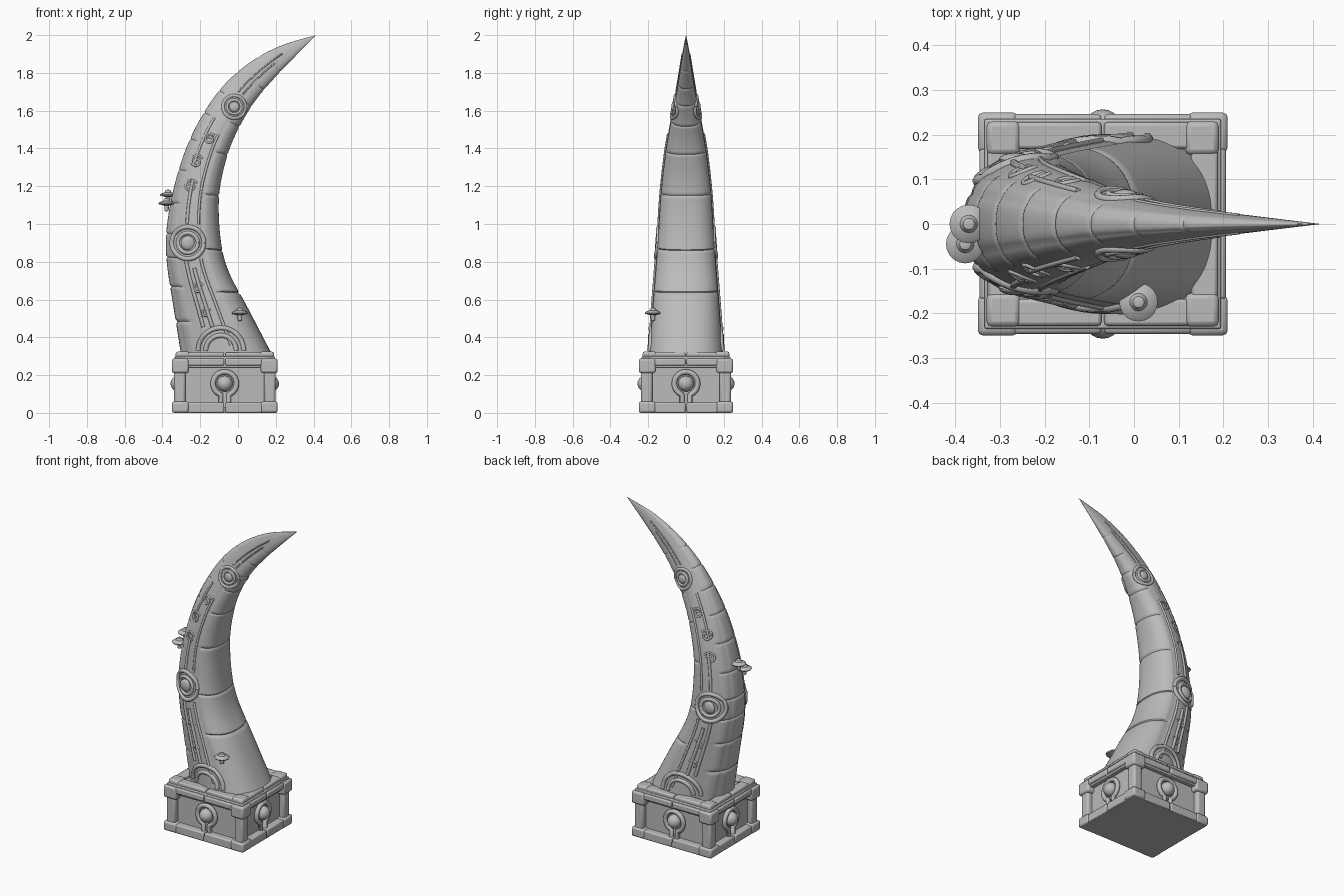
import bpy, bmesh, math
from math import sin, cos, pi, exp
from mathutils import Vector, Matrix
from mathutils.bvhtree import BVHTree

if "Cube" in bpy.data.objects:
    bpy.data.objects.remove(bpy.data.objects["Cube"], do_unlink=True)

stone = bpy.data.materials.new("grey stone")
stone.use_nodes = True
stone.diffuse_color = (0.5, 0.5, 0.5, 1)
stone.node_tree.nodes["Principled BSDF"].inputs["Base Color"].default_value = (0.5, 0.5, 0.5, 1)
CX = -0.07          # centre of the plinth
HX, HY = 0.28, 0.25  # half size of the plinth


def add_mesh(name, bm, bevel=0):
    bmesh.ops.recalc_face_normals(bm, faces=bm.faces)
    mesh = bpy.data.meshes.new(name)
    bm.to_mesh(mesh)
    bm.free()
    mesh.materials.append(stone)
    ob = bpy.data.objects.new(name, mesh)
    bpy.context.collection.objects.link(ob)
    if bevel:
        mod = ob.modifiers.new("Bevel", "BEVEL")
        mod.width, mod.segments = bevel, 2
    return ob


def box(name, lo, hi, bevel=0.008):
    lo, hi = Vector(lo), Vector(hi)
    bm = bmesh.new()
    bmesh.ops.create_cube(bm, size=1, matrix=Matrix.Translation((lo + hi) / 2)
                          @ Matrix.Diagonal((*(hi - lo), 1)))
    return add_mesh(name, bm, bevel)


def tube(name, points, radius, closed=False):
    cu = bpy.data.curves.new(name, "CURVE")
    cu.dimensions = "3D"
    cu.bevel_depth, cu.bevel_resolution, cu.use_fill_caps = radius, 2, True
    sp = cu.splines.new("POLY")
    sp.points.add(len(points) - 1)
    for p, co in zip(sp.points, points):
        p.co = (*co, 1)
    sp.use_cyclic_u = closed
    cu.materials.append(stone)
    ob = bpy.data.objects.new(name, cu)
    bpy.context.collection.objects.link(ob)
    return ob


def lathe(name, profile, loc, segs=20):
    bm = bmesh.new()
    verts = [bm.verts.new((r, 0, z)) for r, z in profile]
    edges = [bm.edges.new(e) for e in zip(verts, verts[1:])]
    bmesh.ops.spin(bm, geom=verts + edges, cent=(0, 0, 0), axis=(0, 0, 1),
                   angle=2 * pi, steps=segs)
    bmesh.ops.remove_doubles(bm, verts=bm.verts, dist=0.0005)
    ob = add_mesh(name, bm)
    ob.location = loc
    return ob


# Horn stations: outer x, outer z, inner x, inner z, half width
STATIONS = [
    (-.30, .30, .185, .30, .20), (-.34, .55, .055, .55, .182), (-.375, .78, -.05, .75, .165),
    (-.38, .95, -.092, .92, .152), (-.345, 1.17, -.10, 1.15, .137), (-.275, 1.4, -.06, 1.35, .113),
    (-.18, 1.59, .0, 1.50, .085), (-.07, 1.74, .09, 1.65, .055), (.07, 1.86, .19, 1.77, .034),
    (.23, 1.945, .305, 1.89, .017), (.415, 2.0, .415, 2.0, .0005)]
LAST = len(STATIONS) - 1
INNER_SEAMS = (1.4, 2.65, 4, 5.1, 6.1, 6.8, 7.5, 8.3)
OUTER_SEAMS = [0.75 * i for i in range(1, 12)]


def station(t):
    i = min(int(t), LAST - 1)
    f = t - i
    a, b, c, d = (STATIONS[max(0, min(LAST, i + k))] for k in (-1, 0, 1, 2))
    return [0.5 * (2 * q + (r - p) * f + (2 * p - 5 * q + 4 * r - s) * f * f
                   + (3 * q - p - 3 * r + s) * f ** 3) for p, q, r, s in zip(a, b, c, d)]


def horn_point(t, ang, depth=0.0):
    ox, oz, ix, iz, w = station(t)
    k = 1 - depth
    c = -cos(ang) * k
    s = sin(ang)
    y = w * math.copysign(abs(s) ** 0.8, s) * (1 + 0.12 * c) * k
    return Vector(((ox + ix) / 2 + c * (ix - ox) / 2, y, (oz + iz) / 2 + c * (iz - oz) / 2))


def groove(d, width):
    return exp(-(d / width) ** 2)


def carving(t, ang):
    # panel joints along and across the horn, and the sunken side band
    c = -cos(ang)
    cut = 0.04 * max(groove(c - 0.35, 0.05), groove(c + 0.6, 0.05))
    if c > 0.35:
        cut = max(cut, 0.045 * max(groove(t - s, 0.03) for s in INNER_SEAMS))
    elif c < -0.6:
        cut = max(cut, 0.045 * max(groove(t - s, 0.03) for s in OUTER_SEAMS),
                  0.03 * groove(c + 0.9, 0.03))
    else:
        cut = max(cut, 0.025)
    return cut


ROWS, COLS = 320, 72
bm = bmesh.new()
rings = []
for i in range(ROWS + 1):
    t = LAST * i / ROWS
    rings.append([bm.verts.new(horn_point(t, 2 * pi * j / COLS, carving(t, 2 * pi * j / COLS)))
                  for j in range(COLS)])
for a, b in zip(rings, rings[1:]):
    for j in range(COLS):
        k = (j + 1) % COLS
        bm.faces.new((a[j], a[k], b[k], b[j]))
bm.faces.new(rings[0])
bm.faces.new(rings[-1])
tree = BVHTree.FromBMesh(bm)
add_mesh("horn", bm)


def project(x, z, side):
    hit = tree.ray_cast(Vector((x, side, z)), Vector((0, -side, 0)))[0]
    return hit or Vector((x, 0, z))


def arc(cx, cz, r, side, a0=0.0, a1=2 * pi, n=28, shrink=0.0):
    out = []
    for i in range(n):
        f = i / (n - 1)
        a, rr = a0 + (a1 - a0) * f, r * (1 - shrink * f)
        out.append(project(cx + rr * cos(a), cz + rr * sin(a), side))
    return out


# Ornaments on both flanks of the horn
for side, label in ((-1, "front"), (1, "back")):
    for r in (0.12, 0.08):
        tube(label + "_base_arch", arc(-0.09, 0.33, r, side, 0, pi), 0.013)
    for cx, cz, r in ((-0.265, 0.9, 0.085), (-0.02, 1.62, 0.06)):
        tube(label + "_ring", arc(cx, cz, r, side), r * 0.15)
        tube(label + "_inner_ring", arc(cx, cz, r * 0.62, side), r * 0.13)
        bm = bmesh.new()
        bmesh.ops.create_uvsphere(bm, u_segments=16, v_segments=10, radius=r * 0.45)
        bmesh.ops.scale(bm, vec=(1, 0.4, 1), verts=bm.verts)
        add_mesh(label + "_boss", bm).location = project(cx, cz, side)
    # raised bars following the horn: start, end, position across, thickness
    for t0, t1, c, r in ((0.65, 2.2, -0.35, 0.010), (0.65, 2.0, -0.12, 0.010),
                         (0.3, 2.3, 0.18, 0.008), (3.3, 4.3, -0.25, 0.009),
                         (3.3, 5.6, 0.2, 0.007), (4.7, 6.0, -0.4, 0.007),
                         (7.0, 8.8, -0.1, 0.004), (7.0, 8.4, 0.2, 0.004)):
        ang = side * math.acos(-c)
        tube(label + "_bar", [horn_point(t0 + (t1 - t0) * i / 16, ang, 0.025) for i in range(17)], r)
    for cx, cz, r in ((-0.25, 1.2, 0.035), (-0.22, 1.33, 0.035), (-0.15, 1.45, 0.03),
                      (-0.21, 0.66, 0.03), (-0.17, 0.53, 0.025)):
        tube(label + "_scroll", arc(cx, cz, r, side, 0.5, 9, 30, 0.75), 0.006)

# Plinth core, rails, posts and capping
box("plinth_core", (CX - 0.235, -0.205, 0.004), (CX + 0.235, 0.205, 0.29), 0)
box("plinth_floor", (CX - HX + 0.01, -HY + 0.01, 0), (CX + HX - 0.01, HY - 0.01, 0.03), 0)
box("plinth_top", (CX - 0.265, -0.235, 0.24), (CX + 0.265, 0.235, 0.3), 0.005)
for sx in (-1, 1):
    for sy in (-1, 1):
        def corner(name, size, inset, z0, z1):
            x, y = CX + sx * (HX - inset), sy * (HY - inset)
            xs, ys = sorted((x, x - sx * size)), sorted((y, y - sy * size))
            box(name, (xs[0], ys[0], z0), (xs[1], ys[1], z1), 0.012)
        corner("corner_post", 0.06, 0.012, 0.03, 0.25)
        corner("corner_foot", 0.09, 0.0, 0.0, 0.06)
        corner("corner_head", 0.09, 0.0, 0.21, 0.288)
        corner("cap_corner", 0.075, 0.02, 0.28, 0.325)
for s in (-1, 1):
    for h in (-1, 1):
        # each rail is two stones meeting at the middle
        for name, z0, z1, inset, depth in (("bottom_rail", 0, 0.055, 0.004, 0.05),
                                           ("top_rail", 0.25, 0.288, 0.004, 0.06),
                                           ("cap_stone", 0.28, 0.32, 0.022, 0.06)):
            y = sorted((s * (HY - inset), s * (HY - inset - depth)))
            x = sorted((CX + h * 0.003, CX + h * (HX - 0.08)))
            box(name, (x[0], y[0], z0), (x[1], y[1], z1))
            x = sorted((CX + s * (HX - inset), CX + s * (HX - inset - depth)))
            y = sorted((h * 0.003, h * (HY - 0.08)))
            box(name, (x[0], y[0], z0), (x[1], y[1], z1))

# Medallion with a stem on each face of the plinth
for i in range(4):
    dist = (HY if i % 2 == 0 else HX) - 0.035
    place = Matrix.Translation((CX, 0, 0)) @ Matrix.Rotation(i * pi / 2, 4, "Z")
    hoop = [(0.062 * sin(a), -dist, 0.155 - 0.062 * cos(a))
            for a in (0.35 + (2 * pi - 0.7) * k / 28 for k in range(29))]
    path = [(0.021, -dist, 0.01)] + hoop + [(-0.021, -dist, 0.01)]
    tube("medallion_hoop", [place @ Vector(p) for p in path], 0.014)
    bm = bmesh.new()
    bmesh.ops.create_uvsphere(bm, u_segments=20, v_segments=12, radius=0.042)
    bmesh.ops.transform(bm, matrix=place @ Matrix.Translation((0, -dist, 0.155)), verts=bm.verts)
    add_mesh("medallion_ball", bm)

# Small mushrooms growing on the horn
MUSHROOM = [(0, -.045), (.012, -.04), (.014, -.012), (.045, -.006), (.048, .0),
            (.04, .006), (.022, .012), (.014, .024), (0, .028)]
for loc in ((-0.37, 0, 1.155), (-0.378, -0.045, 1.11), (0.01, -0.175, 0.53)):
    lathe("mushroom", [(r * 0.9, z) for r, z in MUSHROOM], loc)

# Smooth shading with crisp edges
bpy.ops.object.select_all(action="DESELECT")
for ob in bpy.context.scene.objects:
    if ob.type == "MESH":
        ob.select_set(True)
        bpy.context.view_layer.objects.active = ob
bpy.ops.object.shade_smooth_by_angle(angle=math.radians(35))
